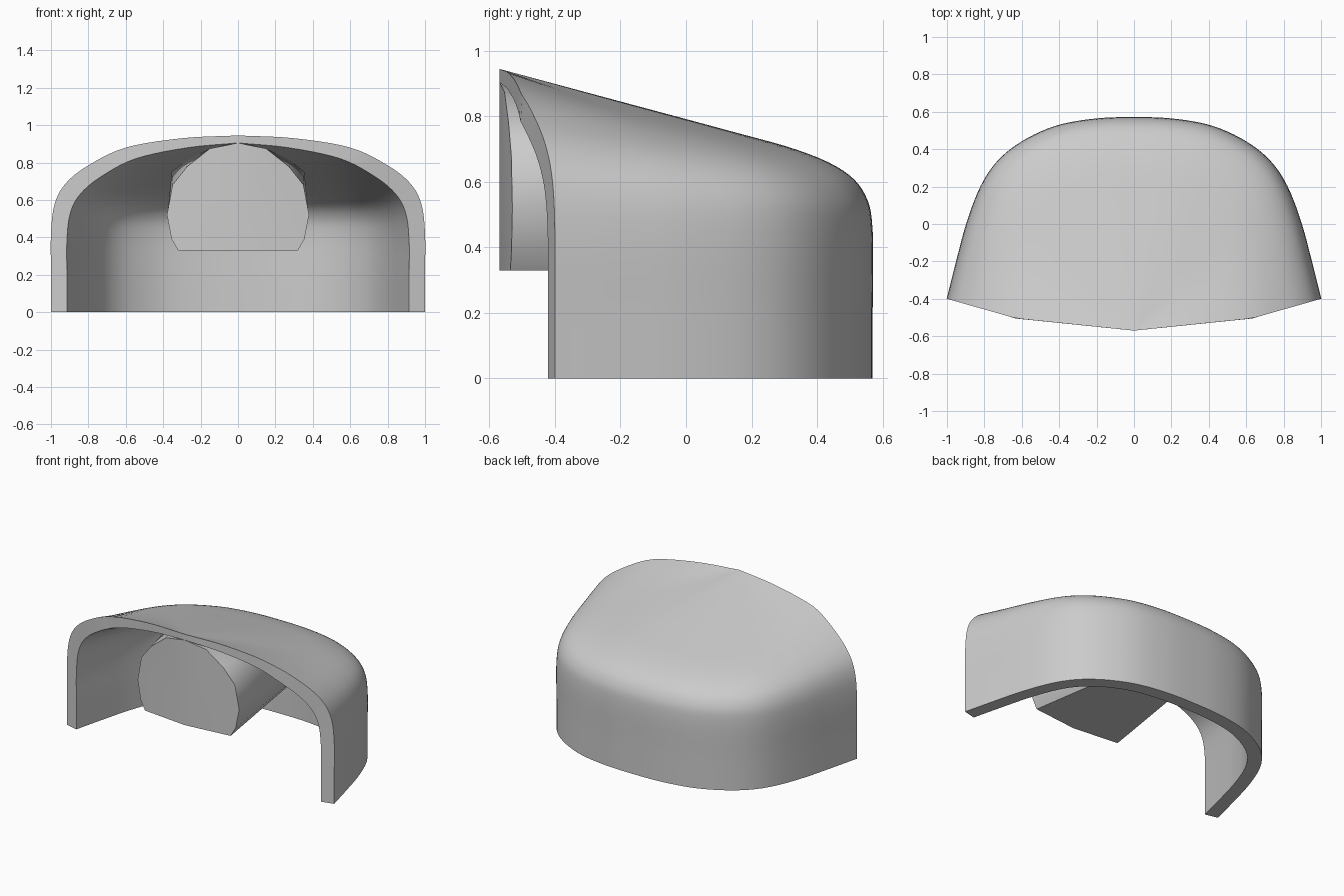
import bpy, bmesh
from mathutils import Vector

cube = bpy.data.objects.get("Cube")
if cube:
    bpy.data.objects.remove(cube)

gray = bpy.data.materials.new("plain_gray")
gray.use_nodes = True
gray.diffuse_color = (0.6, 0.6, 0.6, 1)
gray.node_tree.nodes["Principled BSDF"].inputs["Base Color"].default_value = gray.diffuse_color


def smooth_path(points, steps):
    """Catmull-Rom curve through 2D points."""
    p = [Vector(q) for q in points]
    p = [2 * p[0] - p[1]] + p + [2 * p[-1] - p[-2]]
    out = []
    for a, b, c, d in zip(p, p[1:], p[2:], p[3:]):
        for i in range(steps):
            t = i / steps
            out.append(0.5 * (2 * b + (c - a) * t + (2 * a - 5 * b + 4 * c - d) * t * t
                              + (3 * b - a - 3 * c + d) * t ** 3))
    return out + [p[-2]]


def finish(bm, name, angle):
    bmesh.ops.remove_doubles(bm, verts=bm.verts, dist=0.0005)
    bmesh.ops.recalc_face_normals(bm, faces=bm.faces)
    mesh = bpy.data.meshes.new(name)
    bm.to_mesh(mesh)
    bm.free()
    mesh.materials.append(gray)
    obj = bpy.data.objects.new(name, mesh)
    bpy.context.collection.objects.link(obj)
    bpy.ops.object.select_all(action='DESELECT')
    bpy.context.view_layer.objects.active = obj
    obj.select_set(True)
    bpy.ops.object.shade_smooth_by_angle(angle=angle)


# Hood: plan outline, and roof-to-floor profiles at the side rim and the back
half_plan = [(1, -.4), (.95, -.2), (.893, .01), (.82, .2), (.73, .335),
             (.6, .44), (.42, .523), (.21, .562), (0, .57)]
plan = smooth_path(half_plan + [(-x, y) for x, y in half_plan[-2::-1]], 5)
reach = [0, .3, .6, .8, .92, .98, 1, 1, 1]
side_z = [.945, .93, .88, .785, .69, .58, .42, .2, 0]
back_z = [.945, .853, .761, .697, .635, .56, .45, .2, 0]
side = smooth_path(list(zip(reach, side_z)), 5)
back = smooth_path(list(zip(reach, back_z)), 5)
APEX = Vector((0, -.57))


def hood_grid(bm, inner):
    grid = []
    kink, bow = (.69, .038) if inner else (.63, .042)
    for i, base in enumerate(plan):
        toward_front = 1 - (base.y + .4) / .97
        weight = 1 - max(0, toward_front) ** 1.6
        if inner:
            ahead, behind = plan[min(i + 1, len(plan) - 1)], plan[max(i - 1, 0)]
            along = (ahead - behind).normalized()
            base = base + Vector((-along.y, along.x)) * .088
        column = []
        for s, b in zip(side, back):
            r, z = s.lerp(b, weight)
            xy = APEX.lerp(base, r)
            # Bow the front rim forward
            xy.y -= bow * max(0, min(r / kink, (1 - r) / (1 - kink))) * (1 - weight) ** 2.5
            if inner:
                z *= .915 + .043 * (1 - r)
            column.append(bm.verts.new((xy.x, xy.y, max(z, 0))))
        grid.append(column)
    return grid


def bridge(bm, first, second):
    for a, b, c, d in zip(first, first[1:], second[1:], second):
        bm.faces.new((a, b, c, d))


bm = bmesh.new()
outer, inner = hood_grid(bm, False), hood_grid(bm, True)
for grid in (outer, inner):
    for left, right in zip(grid, grid[1:]):
        bridge(bm, left, right)
# Rim thickness along the floor and both halves of the front
bridge(bm, [c[-1] for c in outer], [c[-1] for c in inner])
for end in (0, -1):
    bridge(bm, outer[end], inner[end])
finish(bm, "hood_shell", .6)

# Core block: rounded section under the roof, tapering to the back wall
front = [(0, .905), (.15, .875), (.27, .78), (.35, .68), (.38, .52), (.355, .39), (.32, .33), (0, .33)]
middle = [(0, .84), (.15, .835), (.28, .81), (.355, .75), (.375, .54), (.32, .39), (.283, .33), (0, .33)]
bm = bmesh.new()
for sign in (1, -1):
    rings = [[bm.verts.new((sign * x, -.57 + .105 * x, z)) for x, z in front],
             [bm.verts.new((sign * x, -.3, z)) for x, z in middle],
             [bm.verts.new((sign * x * .55, .5, .33 + (z - .33) * .5)) for x, z in middle]]
    for near, far in zip(rings, rings[1:]):
        bridge(bm, near, far)
    bm.faces.new(rings[0])
    bm.faces.new(rings[-1])
finish(bm, "core_block", .8)
